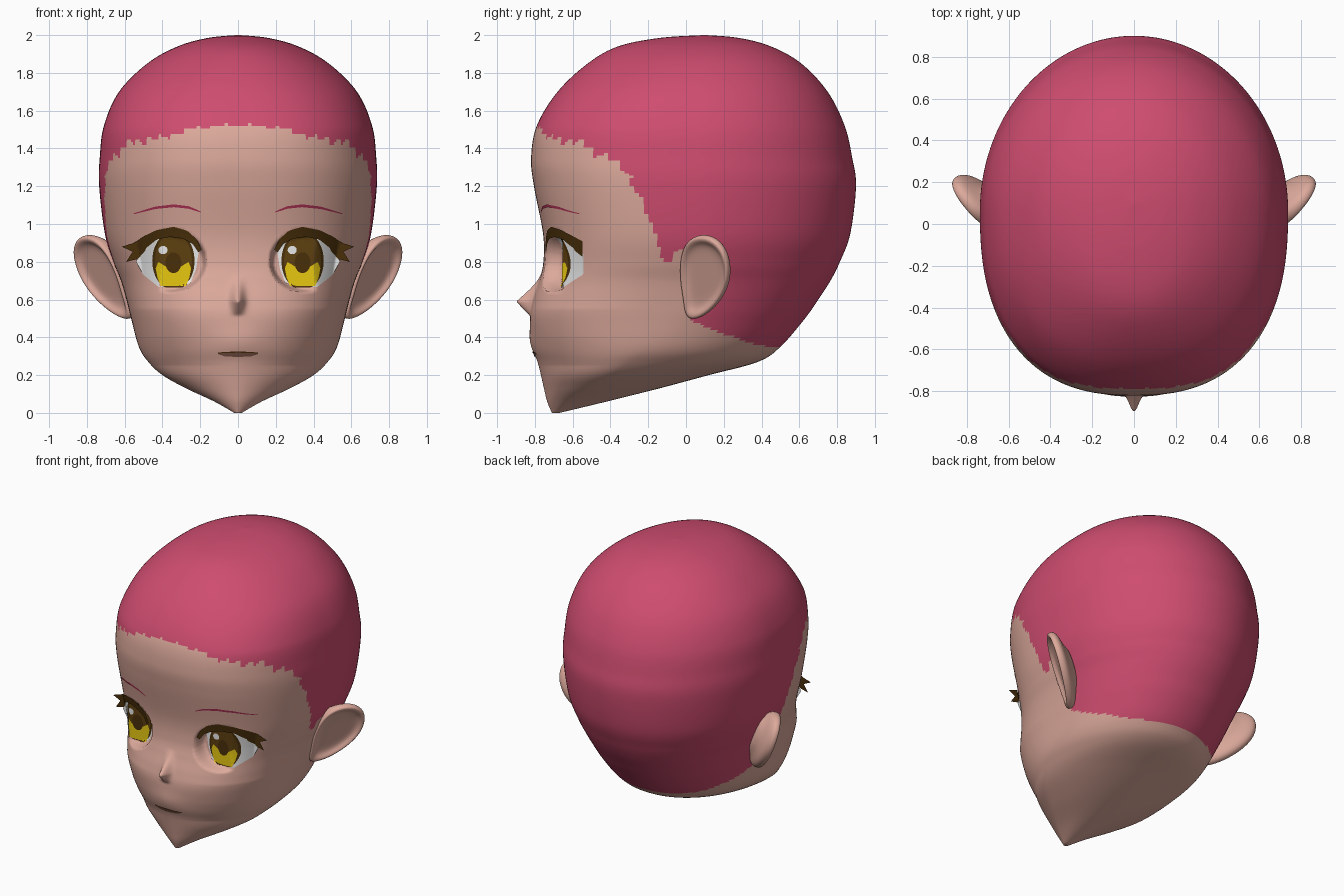
import bpy, bmesh, math
from mathutils import Vector
from mathutils.bvhtree import BVHTree

if "Cube" in bpy.data.objects:
    bpy.data.objects.remove(bpy.data.objects["Cube"])


def material(name, r, g, b):
    m = bpy.data.materials.new(name)
    m.diffuse_color = (r, g, b, 1)
    m.use_nodes = True
    m.node_tree.nodes["Principled BSDF"].inputs["Base Color"].default_value = m.diffuse_color
    return m


SKIN = material("skin", .72, .40, .33)
HAIR = material("pink hair", .62, .073, .16)
BROW = material("brow pink", .40, .03, .085)
LASH = material("lash brown", .065, .028, .003)
IRIS = material("iris brown", .11, .05, .005)
GOLD = material("iris gold", .83, .60, .006)
WHITE = material("eye white", .93, .93, .93)
MOUTH = material("mouth brown", .20, .09, .06)


def make(name, verts, faces, mats, smooth=True):
    me = bpy.data.meshes.new(name)
    me.from_pydata(verts, [], faces)
    for m in mats:
        me.materials.append(m)
    bm = bmesh.new()
    bm.from_mesh(me)
    bmesh.ops.recalc_face_normals(bm, faces=bm.faces)
    bm.to_mesh(me)
    bm.free()
    for p in me.polygons:
        p.use_smooth = smooth
    ob = bpy.data.objects.new(name, me)
    bpy.context.collection.objects.link(ob)
    return ob


def lerp_table(table, v):
    if v <= table[0][0]:
        return table[0][1]
    for (a, fa), (b, fb) in zip(table, table[1:]):
        if v <= b:
            return fa + (fb - fa) * (v - a) / (b - a)
    return table[-1][1]


# Head sections: height, front y, back y, half width, y of widest point
S = [(0, -.71, -.67, .02, -.69), (.06, -.735, -.42, .125, -.62),
     (.13, -.752, -.14, .275, -.50), (.20, -.768, .12, .40, -.40),
     (.27, -.785, .38, .475, -.30), (.35, -.808, .50, .525, -.20),
     (.50, -.825, .63, .566, -.10), (.60, -.808, .70, .591, -.04),
     (.70, -.777, .765, .62, 0), (.80, -.755, .815, .66, .03),
     (.95, -.757, .87, .705, .05), (1.2, -.805, .90, .735, .06),
     (1.35, -.82, .88, .732, .06), (1.52, -.79, .84, .71, .06),
     (1.70, -.68, .75, .63, .06), (1.85, -.52, .61, .48, .08),
     (1.94, -.36, .45, .32, .09), (1.985, -.14, .28, .16, .10),
     (2.0, .09, .11, .01, .10)]
SEG, SUB = 250, 12


def section(t):
    i = min(int(t), len(S) - 2)
    f = t - i
    p = [S[max(0, min(len(S) - 1, i + k))] for k in (-1, 0, 1, 2)]
    return [.5 * (2 * b + (c - a) * f + (2 * a - 5 * b + 4 * c - d) * f * f
                  + (3 * b - a - 3 * c + d) * f ** 3) for a, b, c, d in zip(*p)]


def nose_and_lip(x, z):
    d = z - .59
    s = max(0, 1 - d / .15) ** 1.6 if d > 0 else max(0, 1 + d / .075)
    lip = .013 * math.exp(-(x / .13) ** 2 - ((z - .38) / .07) ** 2)
    return .088 * s * math.exp(-(x / .031) ** 2) + lip


def socket(x, y, z):
    # flattened eye recess
    d = ((abs(x) - .36) / .19) ** 2 + ((z - .80) / .16) ** 2
    return max(0, -.65 - y) * max(0, min(1, (1.05 - d) / .25))


verts, plain, faces = [], [], []
rows = (len(S) - 1) * SUB + 1
for r in range(rows):
    z, yf, yb, w, yc = section(r / SUB)
    nf = lerp_table([(0, 1.65), (.25, 1.8), (.4, 2.2), (.55, 2.5), (.8, 2.45),
                     (1.5, 2.45), (1.9, 2.1)], z)
    nb = lerp_table([(.1, 2.2), (.35, 2.1), (.8, 2.0), (1.9, 2.0)], z)
    for k in range(SEG):
        u = 2 * math.pi * k / SEG
        a = u - .5 * math.sin(u)          # denser at the face
        c, s = math.cos(a), math.sin(a)
        n = nf if c > 0 else nb
        q = (abs(c) ** n + abs(s) ** n) ** (-1 / n)
        x = w * q * s
        y = yc + q * c * ((yf - yc) if c > 0 else (yc - yb))
        if c > 0:
            y -= nose_and_lip(x, z)
        plain.append((x, y, z))
        verts.append((x, y + (socket(x, y, z) if c > 0 else 0), z))
for r in range(rows - 1):
    for k in range(SEG):
        j = (k + 1) % SEG
        faces.append((r * SEG + k, r * SEG + j, (r + 1) * SEG + j, (r + 1) * SEG + k))
faces.append(tuple(range(SEG)))
faces.append(tuple(range((rows - 1) * SEG, rows * SEG)))
head = make("head", verts, faces, [SKIN, HAIR])
FACE = BVHTree.FromPolygons(verts, faces)
OUTER = BVHTree.FromPolygons(plain, faces)      # face without eye sockets

# Hairline as height over depth, with a ragged front edge
LINE = [(-.80, 1.525), (-.72, 1.46), (-.55, 1.42), (-.4, 1.34), (-.3, 1.26),
        (-.22, 1.1), (-.17, .95), (-.1, .78), (-.04, .87), (.01, .87), (.02, .49),
        (.2, .42), (.35, .365), (.5, .345)]
for p in head.data.polygons:
    x, y, z = p.center
    edge = lerp_table(LINE, y)
    if y < -.12:
        g = math.atan2(abs(x), -y) * 11
        edge += (.008 + .03 * min(1, abs(x))) * (2 * (g % 1) - 1) + .008 * math.sin(g * 2.3)
    p.material_index = int(z > edge)


# Thin plates laid on the face, spanned between two outlines
def resample(pts, n):
    out = []
    for k in range(n + 1):
        t = k / n * (len(pts) - 1)
        i = min(int(t), len(pts) - 2)
        a, b = Vector(pts[i]), Vector(pts[i + 1])
        out.append(a.lerp(b, t - i))
    return out


def plate(name, top, bottom, lift, mat, side=1, n=36, m=16, tree=FACE):
    vs, fs = [], []
    A, B = resample(top, n), resample(bottom, n)
    for j in range(m + 1):
        for a, b in zip(A, B):
            q = a.lerp(b, j / m)
            hit = tree.ray_cast(Vector((q.x * side, -2, q.y)), Vector((0, 1, 0)))[0]
            y = min(hit.y, -.54) if hit else -.54
            vs.append((q.x * side, y - lift, q.y))
    for j in range(m):
        for i in range(n):
            k = j * (n + 1) + i
            f = (k, k + n + 1, k + n + 2, k + 1)
            fs.append(f if side > 0 else f[::-1])
    ob = make(name, vs, fs, [mat])
    if sum(p.normal.y * p.area for p in ob.data.polygons) > 0:
        ob.data.flip_normals()
    return ob


def oval(cx, cz, rx, rz, floor=0):
    arc = [math.pi * k / 24 for k in range(25)]
    return [[(cx - rx * math.cos(a), max(floor, cz + s * rz * math.sin(a))) for a in arc]
            for s in (1, -1)]


for side, tag in ((1, "left"), (-1, "right")):
    # Eye
    plate("eye_white_" + tag,
          [(.207, .86), (.25, .92), (.33, .95), (.43, .94), (.50, .89), (.54, .80)],
          [(.207, .86), (.222, .76), (.25, .69), (.31, .665), (.42, .667), (.50, .73), (.54, .80)],
          .002, WHITE, side)
    plate("iris_rim_" + tag, *oval(.342, .805, .112, .155, .664), .0035, LASH, side)
    plate("iris_" + tag, *oval(.342, .805, .098, .145, .670), .005, IRIS, side)
    plate("iris_gold_" + tag,
          [(.248, .765), (.262, .80), (.285, .785), (.31, .77), (.342, .79),
           (.374, .77), (.399, .785), (.422, .80), (.436, .765)],
          [(.248, .765), (.258, .715), (.275, .673), (.342, .671), (.409, .673),
           (.426, .715), (.436, .765)], .0065, GOLD, side)
    plate("pupil_" + tag, *oval(.342, .795, .042, .055), .008, LASH, side)
    cx = .342 * side - .055
    plate("eye_glint_" + tag, *oval(cx, .862, .024, .022), .0095, WHITE)
    # Lashes
    plate("upper_lash_" + tag,
          [(.192, .865), (.22, .92), (.27, .965), (.34, .985), (.43, .968), (.50, .935),
           (.55, .90), (.615, .88)],
          [(.21, .85), (.24, .895), (.29, .922), (.36, .932), (.43, .918), (.49, .87),
           (.53, .84), (.615, .88)], .008, LASH, side, tree=OUTER)
    plate("lash_spike_" + tag, [(.48, .91), (.55, .865), (.592, .80)],
          [(.49, .86), (.53, .815), (.592, .80)], .008, LASH, side, tree=OUTER)
    # Brow
    plate("brow_" + tag, [(.198, 1.067), (.26, 1.094), (.34, 1.104), (.44, 1.092), (.553, 1.056)],
          [(.198, 1.061), (.26, 1.081), (.34, 1.089), (.44, 1.079), (.553, 1.052)],
          .004, BROW, side, 30, 2)

# Mouth
plate("mouth", [(-.107, .318), (0, .324), (.107, .318)],
      [(-.107, .312), (-.07, .299), (0, .296), (.07, .299), (.107, .312)], .004, MOUTH)
plate("mouth_line", [(-.107, .320), (0, .326), (.107, .320)],
      [(-.107, .315), (0, .319), (.107, .315)], .006, LASH, 1, 30, 2)

# Ears: outline in (y, z) on a slanted plane, lofted through rings
EAR = [(0, .485), (.08, .495), (.165, .565), (.22, .66), (.235, .76), (.21, .87),
       (.14, .94), (.05, .945), (-.005, .90), (-.03, .82), (-.03, .70), (-.01, .59)]
# Ring scale, offset from the plane, shift toward the front
RINGS = [(.55, -.11, -.07), (.68, -.07, -.05), (.92, -.045, -.01), (1.0, -.015, 0),
         (.97, .018, 0), (.85, .015, 0), (.74, -.01, 0), (.4, -.01, 0)]
NORMAL = Vector((1, -.85, -.41)).normalized()
for side, tag in ((1, "left"), (-1, "right")):
    vs, fs, n = [], [], len(EAR)
    for sc, off, dy in RINGS:
        for y, z in EAR:
            y, z = .1 + (y - .1) * sc + dy, .73 + (z - .73) * sc
            v = Vector((.655 + .82 * y + .41 * (z - .75), y, z)) + NORMAL * off
            vs.append((v.x * side, v.y, v.z))
    for r in range(len(RINGS) - 1):
        for k in range(n):
            j = (k + 1) % n
            fs.append((r * n + k, r * n + j, (r + 1) * n + j, (r + 1) * n + k))
    fs.append(tuple(range(n)))
    fs.append(tuple(range((len(RINGS) - 1) * n, len(RINGS) * n)))
    ear = make("ear_" + tag, vs, fs, [SKIN])
    sub = ear.modifiers.new("smooth", 'SUBSURF')
    sub.levels = sub.render_levels = 2
